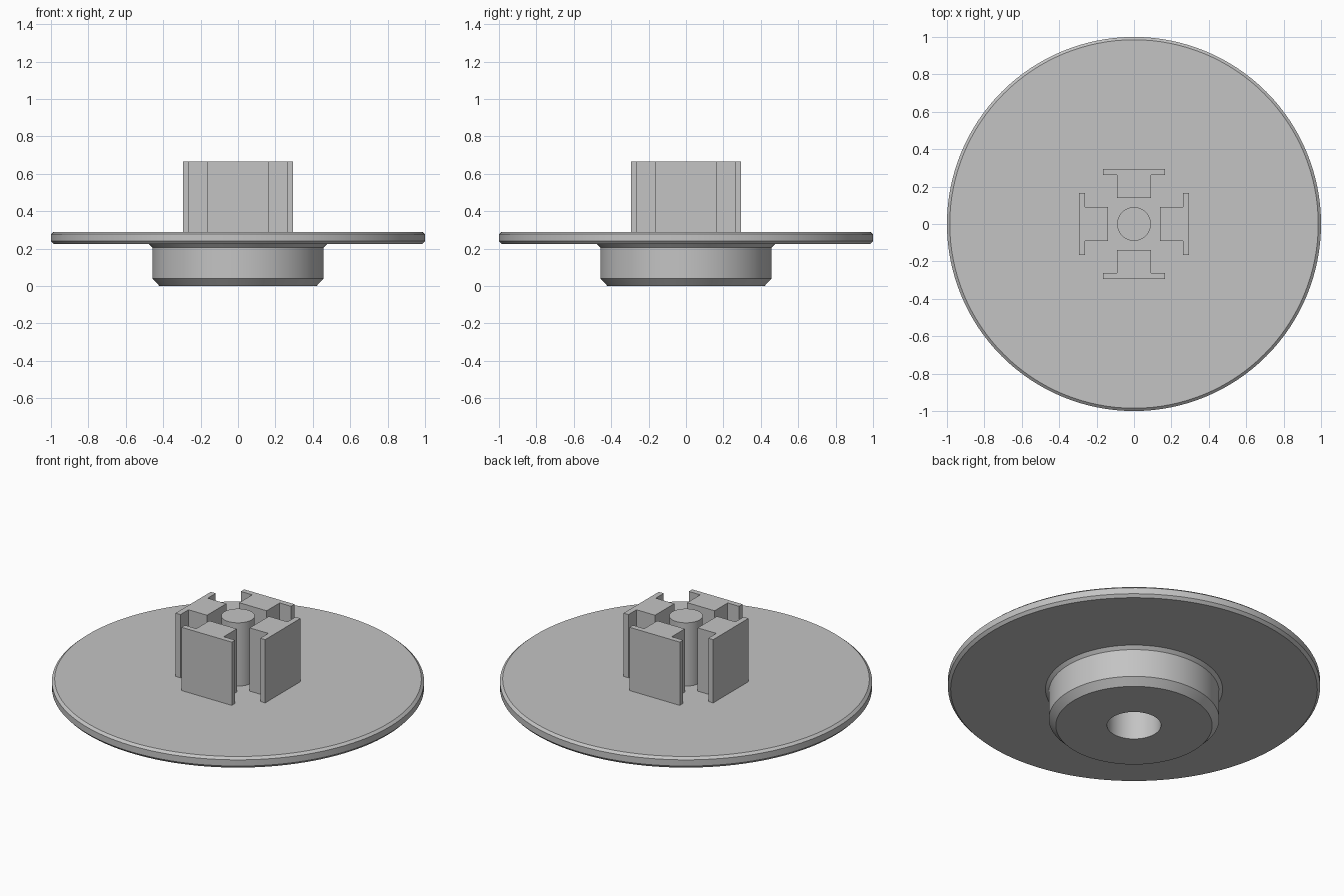
import bpy, bmesh
from math import pi, radians
from mathutils import Matrix

cube = bpy.data.objects.get("Cube")
if cube:
    bpy.data.objects.remove(cube, do_unlink=True)

grey = bpy.data.materials.new("plain_grey")
grey.use_nodes = True
colour = (0.55, 0.55, 0.55, 1)
grey.diffuse_color = colour
grey.node_tree.nodes["Principled BSDF"].inputs["Base Color"].default_value = colour


def finish(name, bm, smooth=False):
    bmesh.ops.recalc_face_normals(bm, faces=bm.faces)
    mesh = bpy.data.meshes.new(name)
    bm.to_mesh(mesh)
    bm.free()
    obj = bpy.data.objects.new(name, mesh)
    bpy.context.collection.objects.link(obj)
    mesh.materials.append(grey)
    if smooth:
        bpy.ops.object.select_all(action="DESELECT")
        obj.select_set(True)
        bpy.context.view_layer.objects.active = obj
        bpy.ops.object.shade_smooth_by_angle(angle=radians(25))
    return obj


def lathe(name, profile, steps=128):
    """Spin a profile of (radius, height) points around z."""
    bm = bmesh.new()
    verts = [bm.verts.new((r, 0, z)) for r, z in profile]
    edges = [bm.edges.new(pair) for pair in zip(verts, verts[1:])]
    bmesh.ops.spin(bm, geom=verts + edges, cent=(0, 0, 0), axis=(0, 0, 1),
                   angle=2 * pi, steps=steps, use_duplicate=False)
    bmesh.ops.remove_doubles(bm, verts=bm.verts, dist=0.0001)
    return finish(name, bm, smooth=True)


FLOOR, TOP = 0.29, 0.665

# Disc and hub in one turned piece, with a blind bore underneath
lathe("flanged_hub", [
    (0, 0.225), (0.145, 0.225), (0.145, 0),          # bore
    (0.42, 0), (0.458, 0.04), (0.458, 0.206),        # hub with chamfer
    (0.476, 0.224), (0.985, 0.224),                  # flare and underside
    (1, 0.24), (1, 0.277), (0.985, FLOOR), (0, FLOOR)])

# Round post in the middle
lathe("centre_post", [(0.09, FLOOR), (0.09, TOP), (0, TOP)], 64)

# Four T-shaped prongs around the post
half = [(0.09, 0.14), (0.09, 0.262), (0.165, 0.262), (0.165, 0.294)]
outline = half + [(-x, y) for x, y in reversed(half)]
for i, side in enumerate(("back", "left", "front", "right")):
    bm = bmesh.new()
    face = bm.faces.new([bm.verts.new((x, y, FLOOR)) for x, y in outline])
    up = bmesh.ops.extrude_face_region(bm, geom=[face])["geom"]
    bmesh.ops.translate(bm, vec=(0, 0, TOP - FLOOR),
                        verts=[g for g in up if isinstance(g, bmesh.types.BMVert)])
    bmesh.ops.rotate(bm, verts=bm.verts, matrix=Matrix.Rotation(-i * pi / 2, 3, "Z"))
    finish(side + "_prong", bm)
